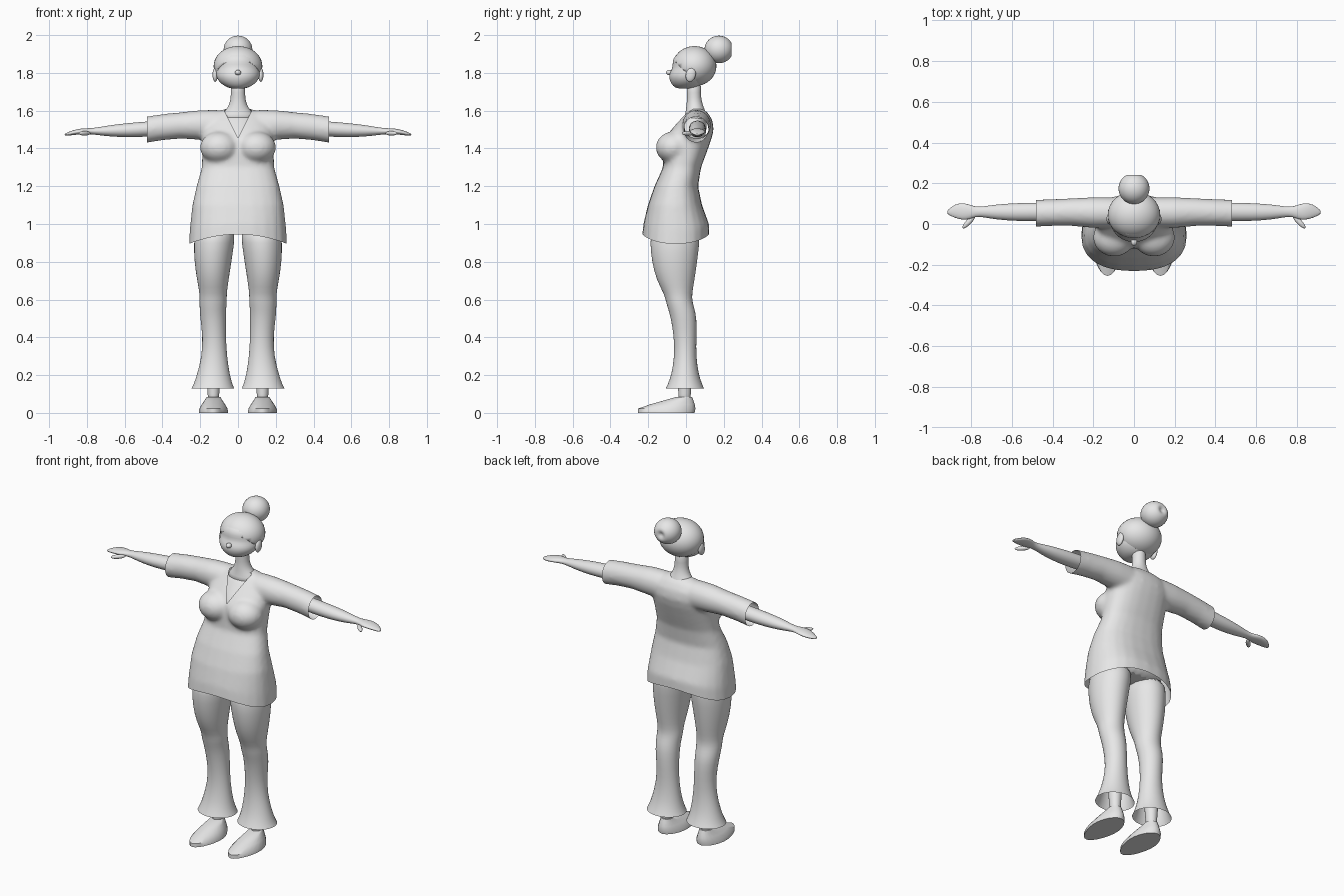
import bpy, bmesh, math
from mathutils import Vector, Matrix

if "Cube" in bpy.data.objects:
    bpy.data.objects.remove(bpy.data.objects["Cube"])

grey = bpy.data.materials.new("plain grey")
grey.diffuse_color = (0.8, 0.8, 0.8, 1)
grey.use_nodes = True
grey.node_tree.nodes["Principled BSDF"].inputs["Base Color"].default_value = grey.diffuse_color


def finish(name, bm, subsurf=0):
    """Turn a bmesh into a smooth, named object."""
    bmesh.ops.recalc_face_normals(bm, faces=bm.faces)
    me = bpy.data.meshes.new(name)
    bm.to_mesh(me)
    bm.free()
    ob = bpy.data.objects.new(name, me)
    bpy.context.collection.objects.link(ob)
    me.materials.append(grey)
    for o in bpy.context.selected_objects:
        o.select_set(False)
    ob.select_set(True)
    bpy.context.view_layer.objects.active = ob
    bpy.ops.object.shade_smooth_by_angle(angle=math.radians(50))
    if subsurf:
        ob.modifiers.new("subsurf", 'SUBSURF').levels = subsurf
        ob.modifiers["subsurf"].render_levels = subsurf
    return ob


def loft(bm, rings, axis='z', s=1, power=2.0, caps=(True, True), n=24):
    """Rounded rings (position, a_min, a_max, b_min, b_max) along an axis, mirrored in x by s."""
    loops = []
    for t, a0, a1, b0, b1 in rings:
        loop = []
        for i in range(n):
            w = 2 * math.pi * i / n
            c, d = (math.copysign(abs(f) ** (2 / power), f) for f in (math.cos(w), math.sin(w)))
            a, b = (a0 + a1 + (a1 - a0) * c) / 2, (b0 + b1 + (b1 - b0) * d) / 2
            loop.append(bm.verts.new((s * a, b, t) if axis == 'z' else (s * t, a, b)))
        loops.append(loop)
    for p, q in zip(loops, loops[1:]):
        for i in range(n):
            j = (i + 1) % n
            bm.faces.new((p[i], p[j], q[j], q[i]))
    for cap, loop in zip(caps, (loops[0], loops[-1])):
        if cap:
            bm.faces.new(loop)


def ball(bm, centre, radii, rot=None):
    m = Matrix.Translation(centre) @ (rot or Matrix()) @ Matrix.Diagonal((*radii, 1))
    return bmesh.ops.create_uvsphere(bm, u_segments=32, v_segments=20, radius=1, matrix=m)['verts']


def part(name, rings, subsurf=1, **kw):
    bm = bmesh.new()
    loft(bm, rings, **kw)
    return finish(name, bm, subsurf)


def sym(rings):
    """Centred rings from (z, half width, y front, y back)."""
    return [(z, -w, w, f, b) for z, w, f, b in rings]


# tunic: torso, bust and sleeves fused into one skin, then cut open
bm = bmesh.new()
loft(bm, sym([(0.85, .262, -.235, .125), (0.94, .26, -.232, .123), (1.0, .256, -.226, .122),
              (1.1, .242, -.202, .085), (1.2, .22, -.167, .064), (1.3, .192, -.122, .08),
              (1.38, .19, -.12, .11), (1.45, .19, -.112, .135), (1.5, .185, -.078, .147),
              (1.55, .165, -.035, .14), (1.59, .12, 0, .115), (1.612, .06, .02, .085)]), power=2.4)
for s in (1, -1):
    ball(bm, (s * .098, -.066, 1.405), (.103, .094, .085))
    loft(bm, [(.05, -.01, .12, 1.45, 1.60), (.12, -.02, .132, 1.44, 1.605), (.2, -.02, .132, 1.445, 1.603),
              (.3, -.01, .127, 1.452, 1.592), (.4, -.01, .122, 1.443, 1.582),
              (.48, -.013, .12, 1.43, 1.57), (.52, -.013, .12, 1.425, 1.565)], axis='x', s=s)
tunic = finish("tunic", bm)
rm = tunic.modifiers.new("fuse", 'REMESH')
rm.mode, rm.voxel_size = 'VOXEL', 0.011
sm = tunic.modifiers.new("soften", 'SMOOTH')
sm.factor, sm.iterations = 0.5, 10
fused = bpy.data.meshes.new_from_object(tunic.evaluated_get(bpy.context.evaluated_depsgraph_get()))
bpy.data.objects.remove(tunic)
bm = bmesh.new()
bm.from_mesh(fused)


def cut(bm, co, no, clear=True):
    bmesh.ops.bisect_plane(bm, geom=bm.verts[:] + bm.edges[:] + bm.faces[:],
                           plane_co=co, plane_no=no, clear_outer=clear)


cut(bm, (0, 0, .945), (0, 0, -1))
for s in (1, -1):
    cut(bm, (s * .482, 0, 0), (s, 0, 0))
    cut(bm, (0, 0, 1.455), (1, 0, -s * .5), clear=False)
# V neckline
neck = [f for f in bm.faces if f.calc_center_median().y < .03
        and abs(f.calc_center_median().x) < (f.calc_center_median().z - 1.455) * .5]
bmesh.ops.delete(bm, geom=neck, context='FACES')
# hem dips at the sides
for v in bm.verts:
    if v.co.z < 1.1:
        v.co.z -= .05 * (v.co.x / .26) ** 2 * (1.1 - v.co.z) / .155
finish("tunic", bm)

# chest and neck
part("chest", sym([(1.38, .12, -.11, .08), (1.45, .12, -.103, .1), (1.5, .11, -.064, .11),
                   (1.55, .1, -.022, .11), (1.585, .08, .008, .1)]))
part("neck", sym([(1.54, .11, -.02, .12), (1.585, .085, -.003, .108), (1.615, .054, 0, .095),
                  (1.65, .041, .005, .083), (1.69, .037, .005, .078), (1.76, .04, 0, .085)]))

# head with brow and eye hollow, and a small nose
bm = bmesh.new()
loft(bm, sym([(1.716, .035, -.045, .04), (1.728, .07, -.068, .07), (1.755, .104, -.086, .1),
              (1.785, .118, -.092, .12), (1.81, .117, -.082, .13), (1.83, .115, -.07, .13),
              (1.86, .116, -.073, .13), (1.89, .1, -.062, .12), (1.92, .06, -.02, .09)]))
finish("head", bm, 1)
bm = bmesh.new()
ball(bm, (0, -.088, 1.802), (.016, .018, .014))
finish("nose", bm)
for s, side in ((1, "left"), (-1, "right")):
    bm = bmesh.new()
    ball(bm, (s * .121, .025, 1.79), (.014, .026, .038), Matrix.Rotation(-.25, 4, 'X'))
    finish(side + "_ear", bm)

# hair cap opened over the face
bm = bmesh.new()
ball(bm, (0, .045, 1.836), (.129, .116, .106))
cut(bm, (0, -.07, 1.872), (0, -.72, -.69))
hair = finish("hair", bm)
sol = hair.modifiers.new("thickness", 'SOLIDIFY')
sol.thickness = .014

# hair bun with a dimple behind
bm = bmesh.new()
for v in ball(bm, (0, 0, 0), (.076, .073, .076), Matrix.Rotation(math.pi / 2, 4, 'X')):
    r = math.hypot(v.co.x, v.co.z)
    if v.co.y > 0 and r < .03:
        v.co.y -= .02 * (1 - r / .03)
    v.co += Vector((0, .174, 1.924))
finish("hair_bun", bm)

# pelvis under the tunic
part("pelvis", sym([(.95, .2, -.18, .07), (1.0, .22, -.19, .09), (1.08, .2, -.16, .07)]))

for s, side in ((1, "left"), (-1, "right")):
    # flared trouser leg
    part(side + "_trouser_leg", [
        (.128, .018, .248, -.108, .097), (.15, .028, .236, -.098, .087), (.2, .043, .218, -.078, .068),
        (.3, .058, .192, -.061, .053), (.4, .064, .187, -.064, .056), (.5, .063, .2, -.08, .057),
        (.55, .063, .203, -.095, .046), (.59, .058, .205, -.107, .034), (.63, .06, .203, -.116, .032),
        (.7, .05, .217, -.156, .045), (.8, .034, .232, -.182, .06), (.9, .019, .235, -.192, .072),
        (1.0, .012, .225, -.185, .08)], s=s, caps=(False, True))
    # ankle and shoe
    part(side + "_ankle", [(.05, .1, .16, -.04, .025), (.1, .1, .16, -.04, .025),
                           (.16, .094, .166, -.044, .03), (.25, .09, .17, -.05, .035)], s=s)
    bm = bmesh.new()
    loft(bm, [(0, .05, .21, -.255, .045), (.022, .053, .207, -.255, .05), (.045, .068, .192, -.19, .046),
              (.065, .082, .178, -.12, .04), (.085, .094, .166, -.05, .032)], s=s)
    for v in bm.verts:
        if v.co.y < -.08:
            v.co.x = s * .13 + (v.co.x - s * .13) * (1 + (v.co.y + .08) * 1.2)
    finish(side + "_shoe", bm)
    # forearm with mitten hand
    part(side + "_arm", [
        (.3, .015, .105, 1.475, 1.555), (.48, .015, .105, 1.462, 1.543), (.58, .014, .103, 1.458, 1.535),
        (.68, .022, .096, 1.463, 1.523), (.74, .034, .086, 1.471, 1.512), (.78, .036, .084, 1.475, 1.507),
        (.81, .022, .097, 1.475, 1.507), (.845, .02, .104, 1.474, 1.504), (.88, .03, .097, 1.47, 1.494),
        (.905, .042, .078, 1.467, 1.484), (.918, .05, .066, 1.467, 1.477)], axis='x', s=s)
    bm = bmesh.new()
    ball(bm, (s * .812, .01, 1.48), (.042, .013, .012), Matrix.Rotation(-s * .8, 4, 'Z'))
    finish(side + "_thumb", bm)
